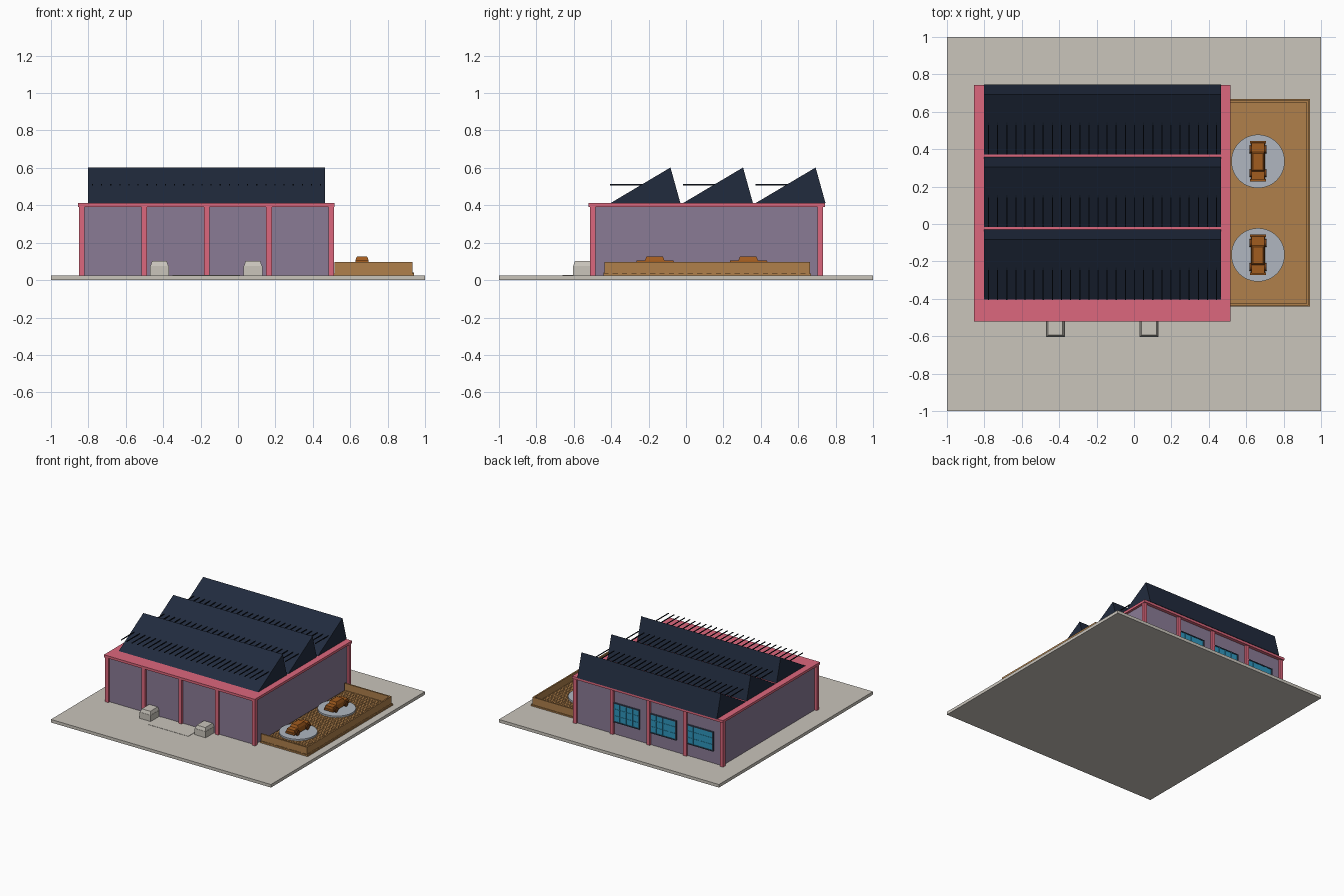
import bpy, bmesh
from math import pi
from mathutils import Matrix, Vector

if "Cube" in bpy.data.objects:
    bpy.data.objects.remove(bpy.data.objects["Cube"])


def mat(name, r, g, b):
    m = bpy.data.materials.new(name)
    m.diffuse_color = [(c / 255) ** 2.2 for c in (r, g, b)] + [1]
    m.use_nodes = True
    m.node_tree.nodes["Principled BSDF"].inputs["Base Color"].default_value = m.diffuse_color
    return m


CONCRETE = mat("concrete", 200, 195, 186)
WALL = mat("wall_purple", 137, 122, 148)
TRIM = mat("trim_pink", 219, 103, 124)
ROOF = mat("roof_navy", 38, 47, 64)
SEAM = mat("seam_dark", 22, 28, 38)
BROWN = mat("yard_brown", 174, 127, 76)
DISC = mat("disc_grey", 174, 181, 190)
CAR = mat("car_orange", 160, 92, 36)
TYRE = mat("tyre_brown", 110, 62, 28)
GLASS = mat("glass_blue", 50, 150, 190)
FRAME = mat("frame_dark", 60, 75, 95)


def add_box(bm, x0, x1, y0, y1, z0, z1, taper=0.0):
    """Box from extents; taper shrinks the top edges inward."""
    vs = []
    for z, t in ((z0, 0), (z1, taper)):
        for x, y in ((x0 + t, y0 + t), (x1 - t, y0 + t), (x1 - t, y1 - t), (x0 + t, y1 - t)):
            vs.append(bm.verts.new((x, y, z)))
    for f in ((3, 2, 1, 0), (4, 5, 6, 7), (0, 1, 5, 4), (1, 2, 6, 5), (2, 3, 7, 6), (3, 0, 4, 7)):
        bm.faces.new([vs[i] for i in f])


def add_cyl(bm, r, depth, loc, axis='Z', seg=16):
    m = Matrix.Translation(loc)
    if axis == 'X':
        m = m @ Matrix.Rotation(pi / 2, 4, 'Y')
    bmesh.ops.create_cone(bm, cap_ends=True, segments=seg, radius1=r, radius2=r, depth=depth, matrix=m)


def finish(name, bm, m):
    me = bpy.data.meshes.new(name)
    bm.to_mesh(me)
    bm.free()
    me.materials.append(m)
    ob = bpy.data.objects.new(name, me)
    bpy.context.collection.objects.link(ob)
    return ob


def boxes(name, m, *items):
    bm = bmesh.new()
    for it in items:
        add_box(bm, *it)
    return finish(name, bm, m)


# Ground plate and main hall
boxes("ground_plate", CONCRETE, (-1, 1, -1, 1, 0, 0.025))
boxes("hall_walls", WALL, (-0.83, 0.497, -0.495, 0.715, 0.02, 0.395))
boxes("roof_slab", TRIM, (-0.855, 0.517, -0.52, 0.742, 0.392, 0.412))

# Columns along front and back
cols = []
for i in range(5):
    x = -0.835 + i * 0.3335
    for y in (-0.498, 0.718):
        cols.append((x - 0.015, x + 0.015, y - 0.014, y + 0.014, 0.02, 0.393))
boxes("columns", TRIM, *cols)

# Sawtooth roof with horizontal seam bars
for i in range(3):
    y = -0.405 + i * 0.388
    bm = bmesh.new()
    prof = ((y, 0.411), (y + 0.375, 0.411), (y + 0.322, 0.602))
    ends = [[bm.verts.new((x, py, pz)) for py, pz in prof] for x in (-0.802, 0.465)]
    bm.faces.new(ends[0][::-1])
    bm.faces.new(ends[1])
    for a in range(3):
        b = (a + 1) % 3
        bm.faces.new((ends[0][a], ends[0][b], ends[1][b], ends[1][a]))
    bmesh.ops.recalc_face_normals(bm, faces=bm.faces)
    finish(f"roof_tooth_{i + 1}", bm, ROOF)
    bars = []
    for k in range(26):
        x = -0.778 + k * 0.0488
        bars.append((x - 0.003, x + 0.003, y, y + 0.325, 0.507, 0.513))
    boxes(f"roof_seams_{i + 1}", SEAM, *bars)

# Back windows: frame, glass, mullions
for i, x in enumerate((-0.63, -0.293, 0.04)):
    w, z0, z1 = 0.12, 0.125, 0.285
    boxes(f"window_glass_{i + 1}", GLASS, (x - w + 0.006, x + w - 0.006, 0.71, 0.721, z0 + 0.006, z1 - 0.006))
    fr = [(x - w, x + w, 0.71, 0.727, z, z + 0.007) for z in (z0, z1 - 0.007)]
    fr += [(x + s * w - 0.004, x + s * w + 0.004, 0.71, 0.727, z0, z1) for s in (-1, 1)]
    boxes(f"window_frame_{i + 1}", FRAME, *fr)
    bars = [(x + d * 0.06 - 0.003, x + d * 0.06 + 0.003, 0.715, 0.725, z0, z1) for d in (-1, 0, 1)]
    bars += [(x - w, x + w, 0.715, 0.724, z0 + h - 0.002, z0 + h + 0.002) for h in (0.053, 0.107)]
    boxes(f"window_bars_{i + 1}", GLASS, *bars)

# Front plinths and paved strip
for i, x in enumerate((-0.42, 0.08)):
    boxes(f"front_plinth_{i + 1}", CONCRETE,
          (x - 0.05, x + 0.05, -0.605, -0.49, 0.02, 0.076),
          (x - 0.048, x + 0.048, -0.603, -0.49, 0.076, 0.102, 0.009))
boxes("front_strip", CONCRETE, (-0.35, 0.01, -0.66, -0.49, 0.02, 0.027))

# Yard: base, pavers, low walls
boxes("yard_base", BROWN, (0.51, 0.942, -0.442, 0.667, 0.02, 0.036))
pavers = []
for r in range(44):
    y = -0.44 + r * 0.0251
    for c in range(17):
        x = 0.52 + c * 0.0245 + (r % 2) * 0.008
        pavers.append((x, min(x + 0.0215, 0.94), y, y + 0.0221, 0.034, 0.041))
boxes("yard_pavers", BROWN, *pavers)
boxes("yard_walls", BROWN,
      (0.515, 0.933, -0.437, -0.425, 0.036, 0.097),
      (0.515, 0.933, 0.65, 0.662, 0.036, 0.097),
      (0.921, 0.933, -0.425, 0.65, 0.036, 0.097))

# Turntables with toy cars
for i, y in enumerate((-0.165, 0.335)):
    x = 0.663
    bm = bmesh.new()
    add_cyl(bm, 0.143, 0.018, (x, y, 0.045), seg=48)
    finish(f"turntable_{i + 1}", bm, DISC)
    boxes(f"car_body_{i + 1}", CAR,
          (x - 0.037, x + 0.037, y - 0.102, y + 0.102, 0.066, 0.106, 0.003),
          (x - 0.036, x + 0.036, y - 0.055, y + 0.05, 0.105, 0.127, 0.009),
          (x - 0.042, x + 0.042, y - 0.108, y - 0.095, 0.07, 0.084),
          (x - 0.042, x + 0.042, y + 0.095, y + 0.108, 0.07, 0.084))
    bm = bmesh.new()
    for sx in (-1, 1):
        for sy in (-1, 1):
            add_cyl(bm, 0.021, 0.014, (x + sx * 0.038, y + sy * 0.064, 0.075), 'X')
    finish(f"car_wheels_{i + 1}", bm, TYRE)
